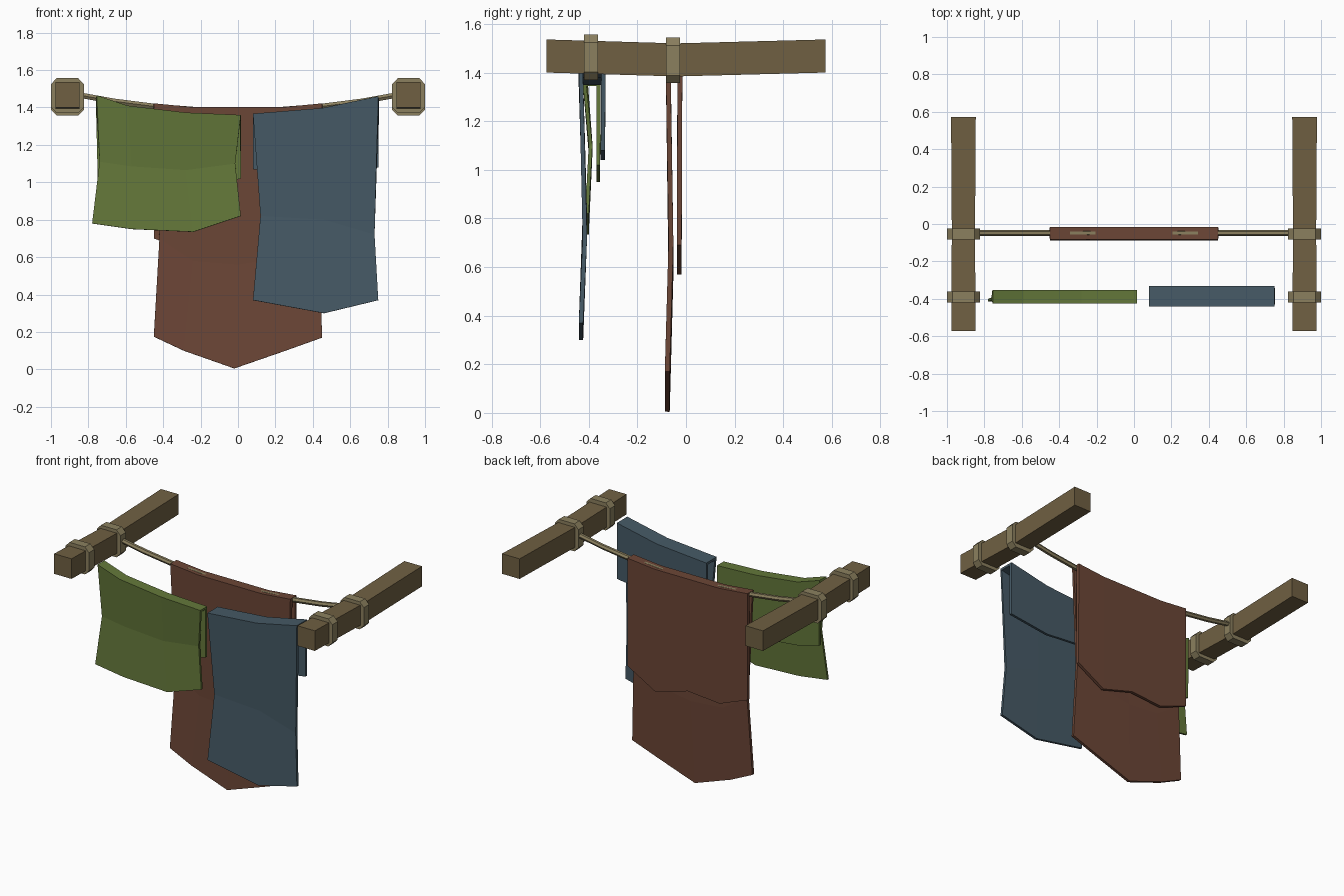
import bpy, bmesh, math

if "Cube" in bpy.data.objects:
    bpy.data.objects.remove(bpy.data.objects["Cube"])


def material(name, rgb):
    m = bpy.data.materials.new(name)
    m.diffuse_color = (*rgb, 1)
    m.use_nodes = True
    m.node_tree.nodes["Principled BSDF"].inputs["Base Color"].default_value = m.diffuse_color
    return m


WOOD = material("wood brown", (0.162, 0.117, 0.055))
ROPE = material("rope tan", (0.26, 0.216, 0.114))
RUST = material("rust cloth", (0.15, 0.061, 0.037))
GREEN = material("green cloth", (0.127, 0.188, 0.042))
BLUE = material("blue cloth", (0.061, 0.102, 0.133))


def mesh_object(name, bm, mat):
    me = bpy.data.meshes.new(name)
    bm.to_mesh(me)
    bm.free()
    me.materials.append(mat)
    ob = bpy.data.objects.new(name, me)
    bpy.context.collection.objects.link(ob)
    return ob


def loft(name, rings, mat):
    """Closed solid through a list of equal-sized point rings."""
    bm = bmesh.new()
    vs = [[bm.verts.new(p) for p in r] for r in rings]
    n = len(rings[0])
    for a, b in zip(vs, vs[1:]):
        for i in range(n):
            j = (i + 1) % n
            bm.faces.new((a[i], a[j], b[j], b[i]))
    bm.faces.new(vs[0][::-1])
    bm.faces.new(vs[-1])
    bmesh.ops.recalc_face_normals(bm, faces=bm.faces)
    return mesh_object(name, bm, mat)


def cloth(name, rows, mat, thick=0.02):
    """Folded sheet: rows run front hem -> over the top -> back hem."""
    bm = bmesh.new()
    vs = [[bm.verts.new((x, y, z)) for x, z in pts] for y, pts in rows]
    for a, b in zip(vs, vs[1:]):
        for i in range(len(a) - 1):
            bm.faces.new((a[i], a[i + 1], b[i + 1], b[i]))
    ob = mesh_object(name, bm, mat)
    s = ob.modifiers.new("thickness", 'SOLIDIFY')
    s.thickness = thick
    s.offset = -1
    s.use_even_offset = True
    return ob


for side, label in ((-1, "left"), (1, "right")):
    # slightly sagging beam
    rings = []
    for y, dz, w in ((-0.573, 0, 0.065), (-0.04, -0.016, 0.062), (0.573, 0, 0.066)):
        cx = side * 0.912
        rings.append([(cx - w, y, 1.40 + dz), (cx + w, y, 1.40 + dz),
                      (cx + w, y, 1.536 + dz), (cx - w, y, 1.536 + dz)])
    loft(label + "_beam", rings, WOOD)

    # rope wraps around the beam
    for y, cz, where in ((-0.39, 1.463, "front"), (-0.053, 1.45, "rear")):
        cx, h, c = side * 0.912, 0.088, 0.058
        oct_pts = [(h, -c), (h, c), (c, h), (-c, h), (-h, c), (-h, -c), (-c, -h), (c, -h)]
        rings = [[(cx + px, yy, cz + pz * 1.06) for px, pz in oct_pts]
                 for yy in (y - 0.029, y + 0.029)]
        loft(f"{label}_{where}_wrap", rings, ROPE)

# sagging rope between the beams
rings = []
for i in range(9):
    x = -0.88 + 1.76 * i / 8
    z = 1.382 + 0.09 * (abs(x) / 0.88) ** 2
    rings.append([(x, -0.048 + 0.017 * math.cos(k * math.pi / 3),
                   z + 0.017 * math.sin(k * math.pi / 3)) for k in range(6)])
loft("rope", rings, ROPE)

# large rust cloth on the rope
xs = (-0.45, -0.24, 0, 0.24, 0.45)
top = list(zip(xs, (1.422, 1.402, 1.402, 1.402, 1.422)))
cloth("rust_cloth", [
    (-0.087, [(-0.45, 0.175), (-0.29, 0.10), (-0.02, 0.005), (0.24, 0.095), (0.45, 0.17)]),
    (-0.072, [(-0.42, 0.70), (-0.24, 0.58), (0, 0.56), (0.24, 0.60), (0.43, 0.70)]),
    (-0.083, top), (-0.015, top),
    (-0.018, list(zip(xs, (0.70, 0.62, 0.64, 0.57, 0.69))))], RUST)

# short green cloth
top = [(-0.755, 1.465), (-0.59, 1.41), (-0.28, 1.373), (0.015, 1.36)]
cloth("green_cloth", [
    (-0.415, [(-0.78, 0.78), (-0.57, 0.75), (-0.24, 0.735), (0.015, 0.82)]),
    (-0.40, [(-0.74, 1.11), (-0.57, 1.085), (-0.28, 1.065), (-0.015, 1.10)]),
    (-0.425, top), (-0.352, top),
    (-0.353, [(-0.75, 1.02), (-0.59, 0.98), (-0.28, 0.95), (0.015, 1.02)])], GREEN, 0.015)

# long blue cloth
top = [(0.08, 1.367), (0.45, 1.397), (0.75, 1.46)]
cloth("blue_cloth", [
    (-0.441, [(0.08, 0.37), (0.46, 0.30), (0.75, 0.37)]),
    (-0.425, [(0.12, 0.82), (0.46, 0.80), (0.73, 0.72)]),
    (-0.442, top), (-0.331, top),
    (-0.333, [(0.08, 1.07), (0.45, 1.04), (0.75, 1.08)])], BLUE, 0.018)
